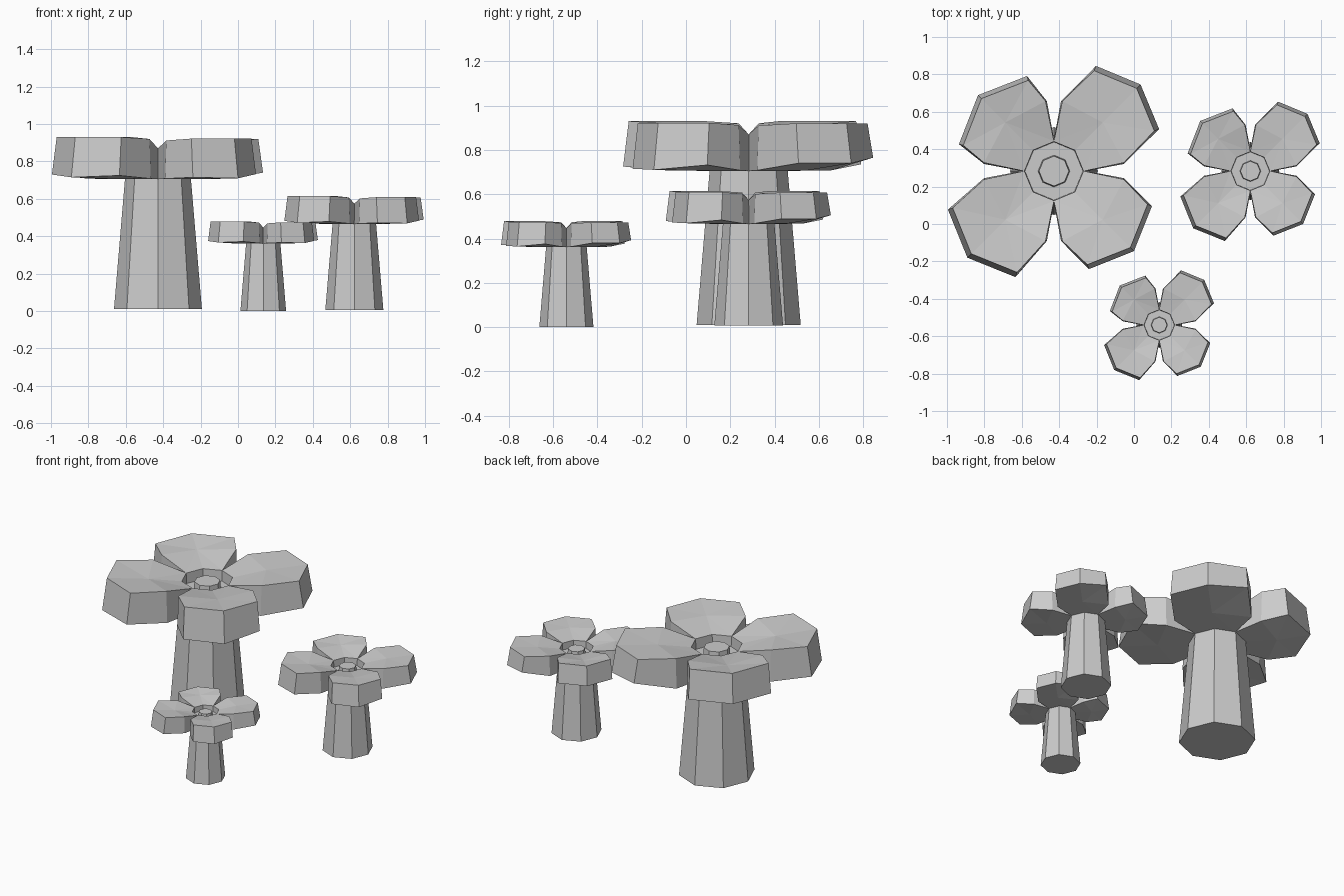
import bpy
from math import cos, sin, pi

if "Cube" in bpy.data.objects:
    bpy.data.objects.remove(bpy.data.objects["Cube"])

# plants: name, x, y, base z, scale
PLANTS = [("large", -0.428, 0.283, 0.01, 1.0),
          ("medium", 0.622, 0.283, 0.007, 0.66),
          ("small", 0.135, -0.54, 0.0, 0.52)]
# petals: quadrant signs, outline a, b, c, top z, underside z at the three tips
PETALS = [("front_left", -1, -1, 0.567, 0.206, 0.463, 0.92, (0.72, 0.705, 0.715)),
          ("front_right", 1, -1, 0.524, 0.187, 0.428, 0.912, (0.722, 0.70, 0.705)),
          ("back_right", 1, 1, 0.562, 0.225, 0.463, 0.91, (0.73, 0.73, 0.755)),
          ("back_left", -1, 1, 0.508, 0.144, 0.406, 0.92, (0.725, 0.725, 0.725))]


def add_mesh(name, verts, faces, loc, s):
    me = bpy.data.meshes.new(name)
    me.from_pydata(verts, [], faces)
    ob = bpy.data.objects.new(name, me)
    bpy.context.collection.objects.link(ob)
    ob.location = loc
    ob.scale = (s, s, s)
    return ob


# Lofted octagon through (radius, z) rings, capped at both ends
def loft(name, rings, loc, s, n=8):
    verts = [(r * cos(2 * pi * i / n), r * sin(2 * pi * i / n), z)
             for r, z in rings for i in range(n)]
    faces = [(k * n + i, k * n + (i + 1) % n, (k + 1) * n + (i + 1) % n, (k + 1) * n + i)
             for k in range(len(rings) - 1) for i in range(n)]
    last = (len(rings) - 1) * n
    faces += [tuple(reversed(range(n))), tuple(range(last, last + n))]
    return add_mesh(name, verts, faces, loc, s)


# Thick spoon-shaped petal, mirrored into its quadrant
def petal(name, sx, sy, a, b, c, top, low, loc, s):
    def ring(k, f, side, zs):
        pts = [(k, 0), (0.374, side), (a * f, b * f), (c * f, c * f),
               (b * f, a * f), (side, 0.374), (0, k), (0.707 * k, 0.707 * k)]
        return [(x, y, z) for (x, y), z in zip(pts, zs)]

    rim = 0.86
    upper = ring(0.16, 0.955, 0.045, (rim, top - 0.01, top, top, top, top - 0.01, rim, rim))
    lower = ring(0.172, 1.0, 0.038, (0.695, 0.698) + low + (0.698, 0.695, 0.695))
    verts = upper + lower + [(0.26, 0.26, 0.893), (0.26, 0.26, 0.697)]
    verts = [(x * sx, y * sy, z) for x, y, z in verts]
    faces = []
    for i in range(8):
        j = (i + 1) % 8
        faces += [(i, j, 16), (j + 8, i + 8, 17), (i + 8, j + 8, j, i)]
    if sx * sy < 0:
        faces = [f[::-1] for f in faces]
    add_mesh(name, verts, faces, loc, s)


for pname, x, y, z, s in PLANTS:
    loc = (x, y, z)
    # tapered trunk with a hollow cup and a raised centre button
    loft(pname + "_trunk", [(0.235, 0), (0.176, 0.70), (0.162, 0.86), (0.158, 0.86),
                            (0.155, 0.79), (0.085, 0.79), (0.08, 0.85)], loc, s)
    for qname, *args in PETALS:
        petal(f"{pname}_petal_{qname}", *args, loc, s)
